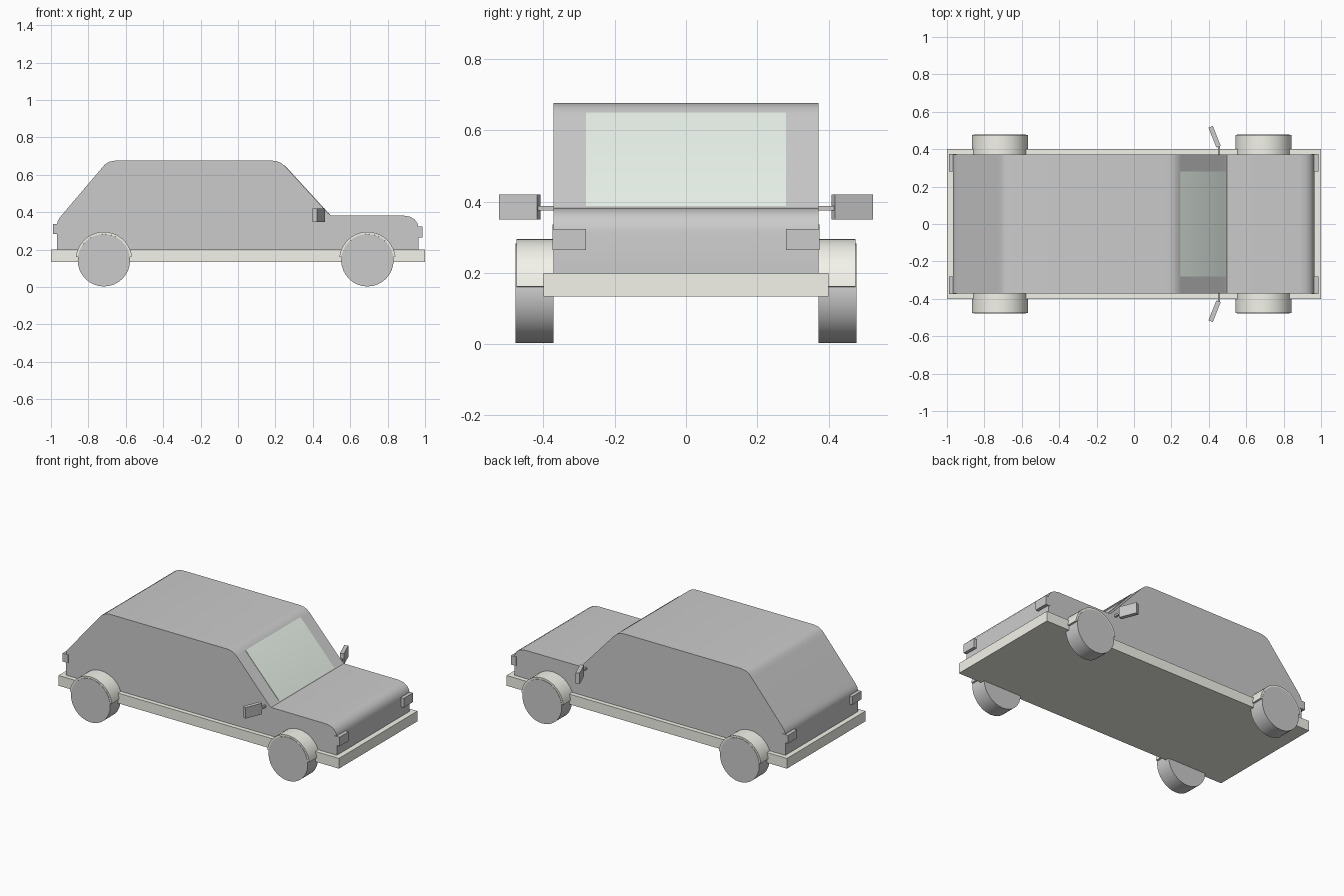
import bpy, bmesh
from math import sin, cos, pi, radians

if "Cube" in bpy.data.objects:
    bpy.data.objects.remove(bpy.data.objects["Cube"])


def material(name, rgb):
    m = bpy.data.materials.new(name)
    m.diffuse_color = (*rgb, 1)
    m.use_nodes = True
    m.node_tree.nodes["Principled BSDF"].inputs["Base Color"].default_value = m.diffuse_color
    return m


TRIM = material("pale_trim", (0.9, 0.9, 0.83))
GLASS = material("pale_glass", (0.82, 0.9, 0.83))


def box(name, lo, hi, mat=None, rot=0):
    """Box given by two corners, optionally turned about its own z axis."""
    bpy.ops.mesh.primitive_cube_add(size=1, location=[(a + b) / 2 for a, b in zip(lo, hi)])
    ob = bpy.context.object
    ob.name = name
    ob.scale = [b - a for a, b in zip(lo, hi)]
    ob.rotation_euler.z = rot
    if mat:
        ob.data.materials.append(mat)
    return ob


def extrude(name, profile, y0, y1, mat=None, smooth=25):
    """Extrude an (x, z) outline from y0 to y1."""
    bm = bmesh.new()
    face = bm.faces.new([bm.verts.new((x, y0, z)) for x, z in profile])
    new = bmesh.ops.extrude_face_region(bm, geom=[face])["geom"]
    bmesh.ops.translate(bm, vec=(0, y1 - y0, 0),
                        verts=[v for v in new if isinstance(v, bmesh.types.BMVert)])
    bmesh.ops.recalc_face_normals(bm, faces=bm.faces)
    me = bpy.data.meshes.new(name)
    bm.to_mesh(me)
    bm.free()
    ob = bpy.data.objects.new(name, me)
    bpy.context.collection.objects.link(ob)
    if mat:
        me.materials.append(mat)
    bpy.ops.object.select_all(action='DESELECT')
    ob.select_set(True)
    bpy.context.view_layer.objects.active = ob
    bpy.ops.object.shade_smooth_by_angle(angle=radians(smooth))
    return ob


def arc(cx, cz, r, a0, a1, n):
    return [(cx + r * cos(a0 + (a1 - a0) * i / n), cz + r * sin(a0 + (a1 - a0) * i / n))
            for i in range(n + 1)]


# Floor slab with bumpers
box("floor_slab", (-1, -0.4, 0.134), (1, 0.4, 0.2), TRIM)

# Body shell: one side profile across the full width
body = [(-0.968, 0.197), (-0.968, 0.335), (-0.963, 0.355), (-0.952, 0.372), (-0.935, 0.393),
        (-0.729, 0.635), (-0.712, 0.655), (-0.69, 0.669), (-0.655, 0.676),
        (0.182, 0.676), (0.21, 0.672), (0.232, 0.662), (0.252, 0.645),
        (0.478, 0.398), (0.496, 0.383), (0.885, 0.382), (0.92, 0.376), (0.944, 0.362),
        (0.96, 0.34), (0.965, 0.315), (0.965, 0.197)]
extrude("body_shell", body, -0.371, 0.371)

# Windshield lying on the front slope
glass = [(0.249, 0.65), (0.254, 0.647), (0.48, 0.4), (0.492, 0.388), (0.485, 0.385), (0.247, 0.645)]
extrude("windshield", glass, -0.28, 0.28, GLASS)

for side, s in (("left", 1), ("right", -1)):
    # Wheels and the fender rings above them
    for end, x in (("front", 0.692), ("rear", -0.717)):
        extrude(f"{end}_{side}_wheel", arc(x, 0.143, 0.14, 0, 2 * pi * 31 / 32, 31),
                s * 0.372, s * 0.478)
        ring = (arc(x, 0.144, 0.151, 0.12, pi - 0.12, 20)
                + arc(x, 0.144, 0.139, pi - 0.12, 0.12, 20))
        extrude(f"{end}_{side}_fender", ring, s * 0.365, s * 0.476, TRIM)

    # Head and tail lights at the corners
    ya, yb = sorted((s * 0.281, s * 0.374))
    box(f"{side}_headlight", (0.95, ya, 0.264), (0.986, yb, 0.323))
    box(f"{side}_tail_light", (-0.99, ya, 0.283), (-0.95, yb, 0.336))

    # Wing mirror on its short arm
    ya, yb = sorted((s * 0.36, s * 0.415))
    box(f"{side}_mirror_arm", (0.448, ya, 0.375), (0.46, yb, 0.388))
    yc = s * 0.466
    box(f"{side}_mirror", (0.4185, yc - 0.0575, 0.349), (0.4435, yc + 0.0575, 0.42),
        rot=s * radians(22))
